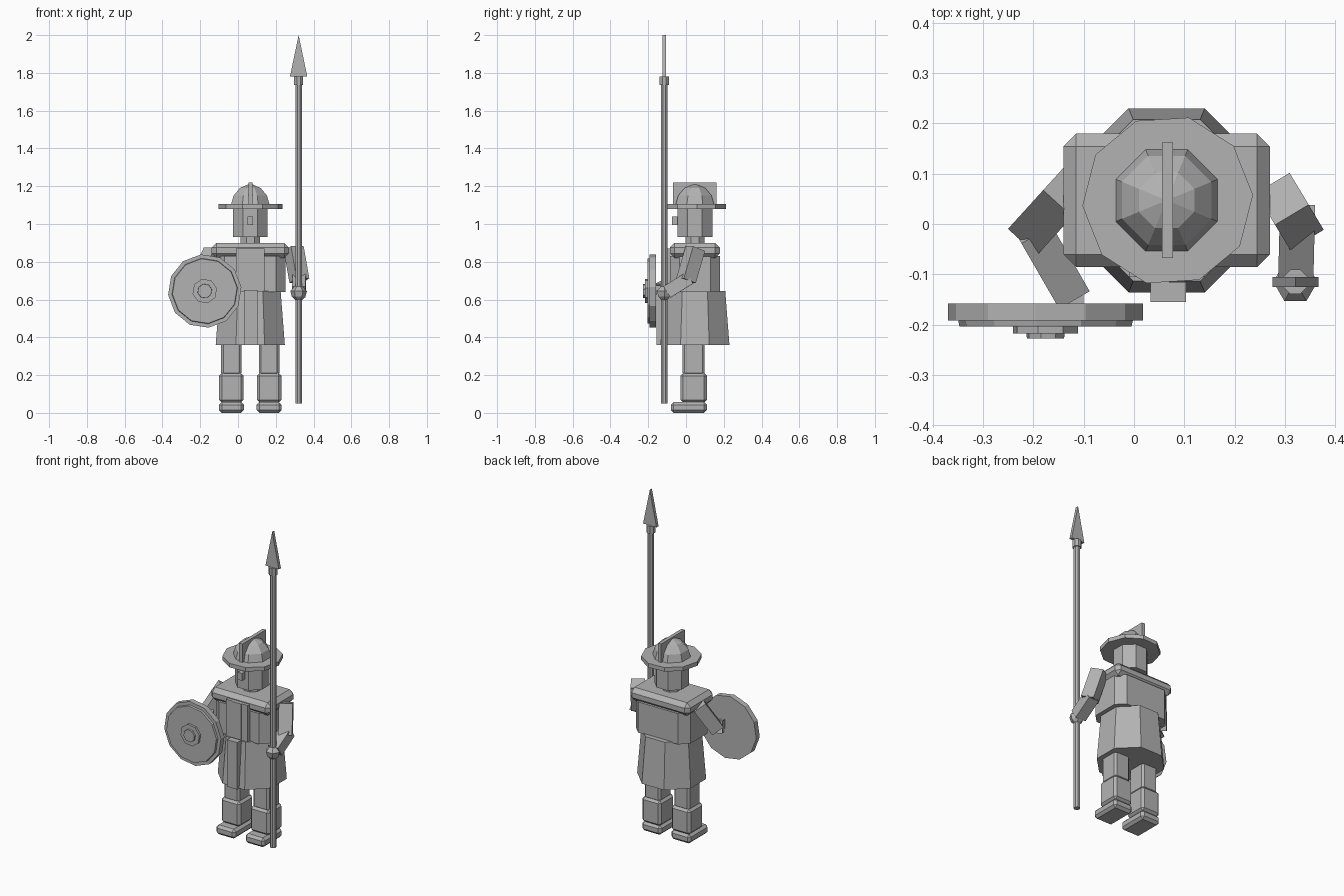
import bpy, bmesh, math
from mathutils import Vector, Matrix

cube = bpy.data.objects.get("Cube")
if cube:
    bpy.data.objects.remove(cube, do_unlink=True)

CX, CY = 0.065, 0.047  # axis of the body

stone = bpy.data.materials.new("stone_grey")
stone.use_nodes = True
stone.diffuse_color = (0.45, 0.45, 0.45, 1)
stone.node_tree.nodes["Principled BSDF"].inputs["Base Color"].default_value = (0.45, 0.45, 0.45, 1)


def finish(name, bm, bevel=0):
    bmesh.ops.recalc_face_normals(bm, faces=bm.faces)
    mesh = bpy.data.meshes.new(name)
    bm.to_mesh(mesh)
    bm.free()
    mesh.materials.append(stone)
    obj = bpy.data.objects.new(name, mesh)
    bpy.context.collection.objects.link(obj)
    if bevel:
        mod = obj.modifiers.new("chamfer", "BEVEL")
        mod.width, mod.segments = bevel, 1
    return obj


def box(name, center, size, bevel=0, rot=None):
    bm = bmesh.new()
    bmesh.ops.create_cube(bm, size=1)
    turn = rot if rot else Matrix.Identity(4)
    bm.transform(Matrix.Translation(center) @ turn @ Matrix.Diagonal((*size, 1)))
    return finish(name, bm, bevel)


def limb(name, start, end, width):
    a, b = Vector(start), Vector(end)
    rot = (b - a).to_track_quat("Z", "Y").to_matrix().to_4x4()
    return box(name, (a + b) / 2, (width, width, (b - a).length), 0, rot)


def lathe(name, sides, rings, center, turn=0.5, axis=None):
    """Stack of (height, radius) polygons; turn is a fraction of one side."""
    bm = bmesh.new()
    loops = []
    for h, r in rings:
        angles = [2 * math.pi * (i + turn) / sides for i in range(sides)]
        loops.append([bm.verts.new((r * math.cos(a), r * math.sin(a), h)) for a in angles])
    for low, high in zip(loops, loops[1:]):
        for i in range(sides):
            j = (i + 1) % sides
            bm.faces.new((low[i], low[j], high[j], high[i]))
    bm.faces.new(loops[0])
    bm.faces.new(loops[-1])
    bm.transform(Matrix.Translation(center) @ (axis or Matrix.Identity(4)))
    return finish(name, bm)


def chamfered_block(name, half_x, half_y, cut, z0, z1):
    """Upright block with its four corners cut off."""
    bm = bmesh.new()
    corner = [(half_x, half_y - cut), (half_x - cut, half_y)]
    quarter = corner + [(-x, y) for x, y in reversed(corner)]
    outline = quarter + [(-x, -y) for x, y in quarter]
    base = bm.faces.new([bm.verts.new((CX + x, CY + y, z0)) for x, y in outline])
    top = bmesh.ops.extrude_face_region(bm, geom=[base])["geom"]
    moved = [v for v in top if isinstance(v, bmesh.types.BMVert)]
    bmesh.ops.translate(bm, verts=moved, vec=(0, 0, z1 - z0))
    return finish(name, bm)


# Legs
for side, s in (("right", -1), ("left", 1)):
    x = CX + s * 0.1
    box(side + "_boot", (x, 0.015, 0.029), (0.132, 0.19, 0.058), 0.015)
    box(side + "_shin", (x, 0.04, 0.133), (0.13, 0.14, 0.157), 0.015)
    box(side + "_thigh", (x, 0.04, 0.3), (0.108, 0.118, 0.2), 0.012)

# Tunic and torso
lathe("skirt", 8, [(0.36, 0.198), (0.645, 0.174)], (CX, CY, 0))
chamfered_block("torso", 0.187, 0.132, 0.05, 0.64, 0.83)
box("shoulders", (CX, CY, 0.86), (0.41, 0.265, 0.08), 0.025)
box("chest_plate", (CX, -0.08, 0.755), (0.15, 0.05, 0.23))
box("chest_strip", (CX + 0.003, -0.1, 0.76), (0.06, 0.02, 0.22))
box("skirt_strip", (CX + 0.003, -0.135, 0.505), (0.07, 0.04, 0.29))

# Head and helmet
lathe("neck", 8, [(0.89, 0.055), (0.94, 0.055)], (CX, CY, 0))
lathe("head", 8, [(0.93, 0.1), (1.09, 0.1)], (CX, CY, 0))
box("nose", (CX, -0.055, 1.018), (0.03, 0.04, 0.045))
lathe("helmet_brim", 10, [(1.08, 0.17), (1.105, 0.17)], (CX + 0.002, CY, 0), 0.1)
lathe("helmet_dome", 8, [(1.1, 0.111), (1.15, 0.096), (1.19, 0.06), (1.21, 0.012)], (CX, CY, 0))
box("helmet_crest", (CX + 0.002, CY, 1.162), (0.022, 0.23, 0.116))

# Left arm with spear
limb("left_upper_arm", (0.295, 0.05, 0.87), (0.325, 0.0, 0.70), 0.078)
limb("left_forearm", (0.325, 0.02, 0.715), (0.322, -0.10, 0.64), 0.07)
SPEAR = (0.321, -0.115, 0)
lathe("left_hand", 6, [(0.595, 0.015), (0.615, 0.036), (0.645, 0.044), (0.67, 0.02)], SPEAR, 0)
lathe("spear_shaft", 8, [(0.05, 0.019), (1.78, 0.019)], SPEAR)
lathe("spear_socket", 8, [(1.735, 0.026), (1.78, 0.026)], SPEAR)
bm = bmesh.new()
blade = bm.faces.new([bm.verts.new((SPEAR[0] + x, SPEAR[1] - 0.01, z))
                      for x, z in ((-0.046, 1.78), (0.046, 1.78), (0, 2.0))])
rear = bmesh.ops.extrude_face_region(bm, geom=[blade])["geom"]
bmesh.ops.translate(bm, verts=[v for v in rear if isinstance(v, bmesh.types.BMVert)], vec=(0, 0.02, 0))
finish("spear_blade", bm)

# Right arm with shield
limb("right_upper_arm", (-0.13, 0.065, 0.855), (-0.2, -0.012, 0.70), 0.078)
limb("right_forearm", (-0.2, -0.01, 0.71), (-0.125, -0.14, 0.65), 0.07)
forward = Matrix.Rotation(math.pi / 2, 4, "X")
SHIELD = (-0.176, 0, 0.645)
lathe("shield_disc", 12, [(0.158, 0.195), (0.192, 0.195)], SHIELD, 0.2, forward)
lathe("shield_face", 12, [(0.19, 0.175), (0.204, 0.172)], SHIELD, 0.2, forward)
lathe("shield_boss", 8, [(0.2, 0.066), (0.218, 0.066)], SHIELD, 0.3, forward)
lathe("shield_stud", 8, [(0.21, 0.04), (0.228, 0.038)], SHIELD, 0.3, forward)
box("shield_grip", (-0.125, -0.15, 0.65), (0.05, 0.04, 0.05))
